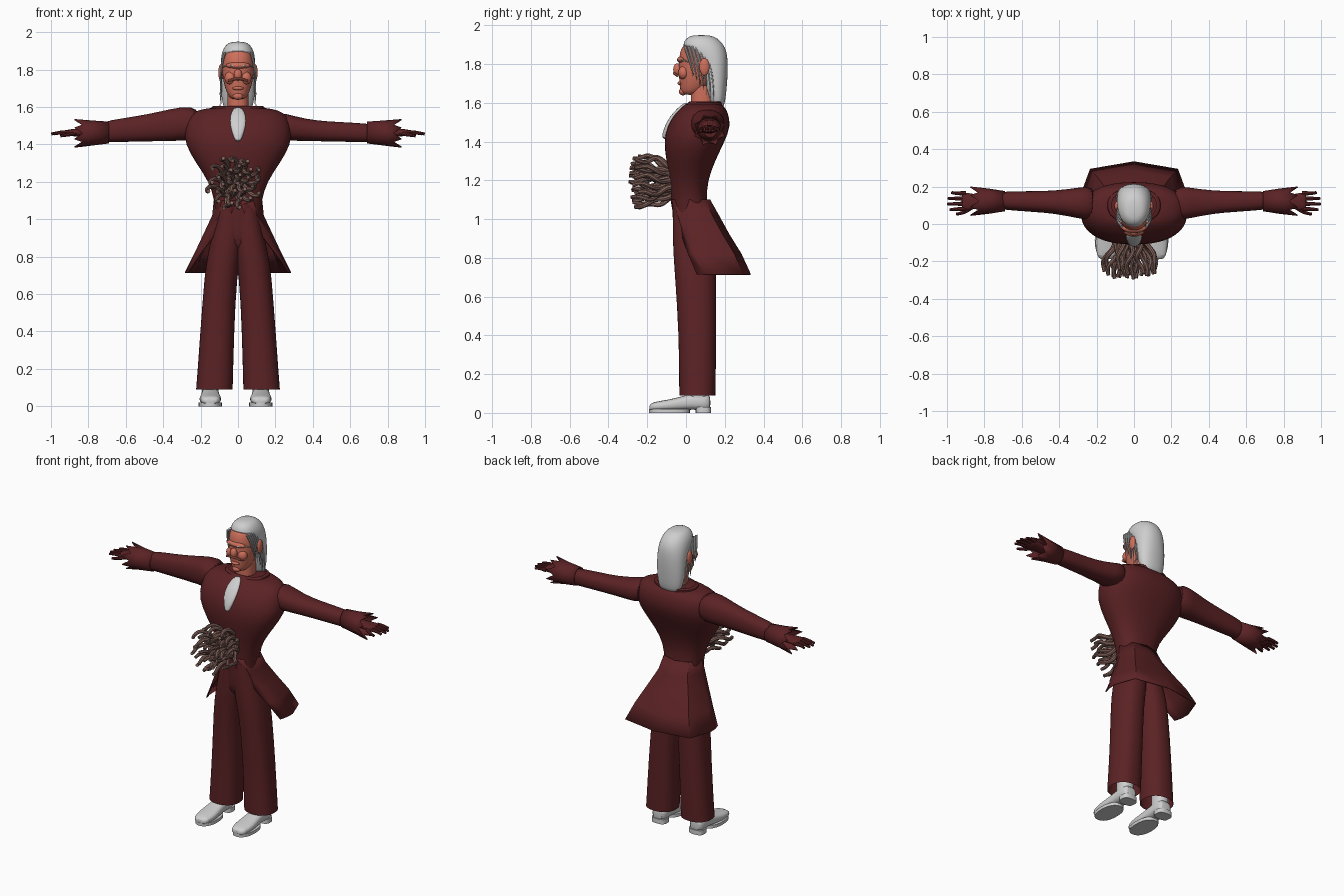
import bpy, bmesh, math, random
from mathutils import Vector

if "Cube" in bpy.data.objects:
    bpy.data.objects.remove(bpy.data.objects["Cube"])

random.seed(7)
made = []


def material(name, r, g, b):
    m = bpy.data.materials.new(name)
    m.use_nodes = True
    m.diffuse_color = (r, g, b, 1)
    m.node_tree.nodes["Principled BSDF"].inputs["Base Color"].default_value = (r, g, b, 1)
    return m


CLOTH = material("dark red cloth", 0.105, 0.016, 0.018)
WHITE = material("pale grey", 0.62, 0.62, 0.62)
SKIN = material("ruddy skin", 0.62, 0.16, 0.105)
FLESH = material("brown flesh", 0.23, 0.125, 0.105)


def add_object(name, data, mat):
    data.materials.append(mat)
    ob = bpy.data.objects.new(name, data)
    bpy.context.collection.objects.link(ob)
    made.append(ob)
    return ob


def ring(axis, pos, a0, a1, b0, b1, n=24, power=2.3):
    """Rounded outline filling the box a0..a1, b0..b1 across an axis."""
    pts = []
    for i in range(n):
        t = math.tau * i / n
        c, s = math.cos(t), math.sin(t)
        a = (a0 + a1) / 2 + (a1 - a0) / 2 * math.copysign(abs(c) ** (2 / power), c)
        b = (b0 + b1) / 2 + (b1 - b0) / 2 * math.copysign(abs(s) ** (2 / power), s)
        p = [a, b]
        p.insert("xyz".index(axis), pos)
        pts.append(Vector(p))
    return pts


def loft(name, rings, mat, closed=True, caps=True, sub=1):
    """Skin a surface over rings of equal length."""
    bm = bmesh.new()
    rows = [[bm.verts.new(p) for p in r] for r in rings]
    n = len(rows[0])
    for lo, hi in zip(rows, rows[1:]):
        for i in range(n if closed else n - 1):
            j = (i + 1) % n
            bm.faces.new((lo[i], lo[j], hi[j], hi[i]))
    if closed and caps:
        bm.faces.new(rows[0])
        bm.faces.new(rows[-1])
    bmesh.ops.recalc_face_normals(bm, faces=bm.faces)
    me = bpy.data.meshes.new(name)
    bm.to_mesh(me)
    bm.free()
    ob = add_object(name, me, mat)
    if sub:
        ob.modifiers.new("Smooth", 'SUBSURF').levels = sub
        ob.modifiers["Smooth"].render_levels = sub
    return ob


def ball(name, loc, size, mat):
    bm = bmesh.new()
    bmesh.ops.create_uvsphere(bm, u_segments=16, v_segments=10, radius=1)
    for v in bm.verts:
        v.co = Vector(loc) + Vector([a * b for a, b in zip(v.co, size)])
    me = bpy.data.meshes.new(name)
    bm.to_mesh(me)
    bm.free()
    return add_object(name, me, mat)


def tubes(name, paths, radius, mat, tip=0.5):
    """Round tapering strands along smooth paths."""
    cu = bpy.data.curves.new(name, 'CURVE')
    cu.dimensions = '3D'
    cu.bevel_depth = radius
    cu.bevel_resolution = 2
    cu.resolution_u = 4
    cu.use_fill_caps = True
    for path in paths:
        sp = cu.splines.new('NURBS')
        sp.points.add(len(path) - 1)
        for i, p in enumerate(path):
            sp.points[i].co = (*p, 1)
            sp.points[i].radius = 1 - (1 - tip) * i / (len(path) - 1)
        sp.order_u = 4
        sp.use_endpoint_u = True
    ob = add_object(name, cu, mat)
    bpy.ops.object.select_all(action='DESELECT')
    ob.select_set(True)
    bpy.context.view_layer.objects.active = ob
    bpy.ops.object.convert(target='MESH')


# Jacket body: height, half width, front y, back y
torso = [(.82, .05, -.05, .12), (.92, .12, -.065, .13), (1.0, .118, -.068, .125),
         (1.1, .125, -.075, .105), (1.2, .155, -.083, .112), (1.3, .225, -.102, .15),
         (1.4, .285, -.115, .2), (1.48, .287, -.098, .232), (1.55, .27, -.055, .218),
         (1.585, .22, -.01, .195), (1.6, .12, .0, .17)]
loft("jacket_body", [ring('z', z, -h, h, f, b, 32) for z, h, f, b in torso], CLOTH)
collar = [(1.56, .15, -.02, .19), (1.61, .145, .015, .195), (1.605, .12, .02, .18)]
loft("jacket_collar", [ring('z', z, -h, h, f, b) for z, h, f, b in collar], CLOTH, caps=False)

# Coat tails, open at the front: half outline from front edge to back seam
tail = {1.1: [(.01, -.08), (.08, -.065), (.13, .02), (.09, .1), (0, .125)],
        1.02: [(.04, -.066), (.1, -.045), (.138, .03), (.105, .135), (0, .17)],
        .92: [(.12, -.025), (.165, 0), (.185, .06), (.15, .19), (0, .225)],
        .82: [(.2, .01), (.222, .04), (.232, .1), (.195, .25), (0, .287)],
        .715: [(.27, .055), (.282, .1), (.285, .16), (.235, .295), (0, .335)]}
rows = []
for z, half in tail.items():
    row = half + [(-x, y) for x, y in reversed(half[:-1])]
    rows.append([Vector((x, y, z)) for x, y in row])
coat = loft("coat_tails", rows, CLOTH, closed=False, sub=0)
coat.modifiers.new("Thickness", 'SOLIDIFY').thickness = .006

# Cravat: height, half width, centre y
cravat = [(1.6, .015, .005), (1.575, .036, -.025), (1.53, .046, -.068),
          (1.47, .036, -.1), (1.41, .012, -.112)]
loft("cravat", [ring('z', z, -w, w, y - .016, y + .016, 16) for z, w, y in cravat], WHITE)

# Sleeve tops differ a little between the two sides
sleeve_x = (.2, .3, .42, .55, .7, .72)
sleeve_y = ((.01, .21), (.03, .195), (.055, .178), (.065, .176), (.075, .175), (.085, .165))
sleeve_top = {"right": (1.6, 1.605, 1.575, 1.55, 1.528, 1.515),
              "left": (1.585, 1.55, 1.527, 1.52, 1.512, 1.505)}
leg = [(.09, .028, .225, -.035, .152), (.12, .027, .222, -.036, .153),
       (.4, .02, .202, -.037, .157), (.7, .006, .18, -.057, .157),
       (.82, -.02, .162, -.066, .152), (.95, -.03, .13, -.07, .13), (1.06, -.03, .11, -.068, .09)]
shoe = [(-.19, .03, .012, .04), (-.175, .05, .01, .056), (-.1, .062, .01, .066),
        (-.02, .05, .012, .085), (.03, .048, .018, .1), (.1, .05, .012, .1), (.128, .036, .014, .09)]

for side, s in (("right", -1), ("left", 1)):
    # Sleeve
    rings = [ring('x', s * x, y0, y1, 1.425 - .02 * x, top, 20)
             for x, (y0, y1), top in zip(sleeve_x, sleeve_y, sleeve_top[side])]
    loft(side + "_sleeve", rings, CLOTH)

    # Flared cuff with a zigzag rim
    centre = Vector((0, .122, 1.46))
    flare = [ring('x', s * x, .122 - w, .122 + w, 1.46 - d, 1.46 + u, 16, 2)
             for x, w, d, u in ((.69, .054, .055, .062), (.78, .068, .066, .068), (.875, .085, .084, .082))]
    for p in flare[-1][::2]:
        p.x -= s * .045
        p.yz = centre.yz + (p.yz - centre.yz) * .8
    cuff = loft(side + "_cuff", flare, CLOTH, caps=False, sub=0)
    cuff.modifiers.new("Thickness", 'SOLIDIFY').thickness = .006

    # Gloved hand
    palm = [(.7, .03, .025), (.84, .035, .022), (.89, .05, .02), (.925, .048, .014)]
    loft(side + "_palm", [ring('x', s * x, .12 - w, .12 + w, 1.463 - h, 1.463 + h, 16)
                          for x, w, h in palm], CLOTH)
    fingers = []
    for k, reach in enumerate((.985, .998, .995, .975)):
        y = .08 + .028 * k
        fingers.append([(s * .9, y, 1.463), (s * .93, y, 1.467),
                        (s * .96, y, 1.463), (s * reach, y + .003 * (k - 1.5), 1.456)])
    fingers.append([(s * .87, .09, 1.46), (s * .89, .07, 1.455),
                    (s * .92, .055, 1.45), (s * .95, .053, 1.445)])
    tubes(side + "_fingers", fingers, .0125, CLOTH, .6)

    # Trouser leg
    rings = [ring('z', z, s * i, s * o, f, b) for z, i, o, f, b in leg]
    loft(side + "_trouser_leg", rings, CLOTH, caps=False)

    # Shoe with sole and heel
    cx = .122 if s > 0 else -.148
    loft(side + "_shoe", [ring('y', y, cx - w, cx + w, lo, hi, 20, 2.6) for y, w, lo, hi in shoe], WHITE)
    loft(side + "_sole", [ring('z', z, cx - .062, cx + .062, -.19, .02, 24) for z in (0, .02)], WHITE, sub=0)
    loft(side + "_heel", [ring('z', z, cx - .05, cx + .05, .05, .13, 20, 3) for z in (0, .03)], WHITE, sub=0)
    loft(side + "_ankle", [ring('z', z, cx - .045, cx + .045, .01, .115, 20) for z in (.06, .15)], WHITE, sub=0)

    # Ear, brow, cheek and loose locks
    ball(side + "_ear", (s * .092, .095, 1.785), (.013, .026, .045), SKIN)
    ball(side + "_cheek", (s * .04, -.012, 1.755), (.032, .028, .035), SKIN)
    tubes(side + "_brow", [[(s * .025, -.04, 1.818), (s * .045, -.04, 1.826),
                            (s * .07, -.018, 1.824), (s * .085, .01, 1.81)]], .006, WHITE)
    locks = []
    for k in range(7):
        y = .015 + .018 * k
        locks.append([(s * .07, y - .02, 1.89), (s * .094, y, 1.83),
                      (s * .09, y + .025, 1.75 - .01 * k),
                      (s * (.097 - .004 * (k % 3)), y + .02, 1.74 - .025 * k)])
    tubes(side + "_locks", locks, .0075, WHITE, .2)

# Head and neck: height, half width, front y, back y
head = [(1.64, .034, -.018, .06), (1.66, .052, -.03, .09), (1.7, .07, -.033, .13),
        (1.76, .083, -.04, .15), (1.81, .086, -.036, .16), (1.86, .083, -.034, .16),
        (1.9, .07, -.015, .14), (1.92, .04, .02, .1)]
loft("head", [ring('z', z, -w, w, f, b, 24, 2.1) for z, w, f, b in head], SKIN)
loft("neck", [ring('z', z, -.056, .056, .025, .14) for z in (1.56, 1.69)], SKIN, sub=0)
ball("nose", (0, -.044, 1.772), (.022, .022, .032), SKIN)
ball("brow_ridge", (0, -.022, 1.822), (.066, .024, .018), SKIN)
ball("lips", (0, -.03, 1.7), (.03, .014, .01), SKIN)
ball("chin", (0, -.016, 1.658), (.028, .02, .02), SKIN)
tubes("upper_lip_fold", [[(x, -.062 + 7 * x * x, 1.752 - 5 * x * x)
                          for x in (-.05, -.03, -.012, .012, .03, .05)]], .007, SKIN, 1)

# Swept-back hair
hair = [(1.57, .06, .14, .19), (1.6, .08, .125, .202), (1.67, .092, .1, .21),
        (1.75, .094, .08, .216), (1.82, .093, .055, .216), (1.865, .091, .005, .21),
        (1.9, .085, -.022, .195), (1.932, .066, .0, .165), (1.95, .04, .03, .125)]
loft("hair", [ring('z', z, -w, w, f, b, 24, 2.2) for z, w, f, b in hair], WHITE)

# Writhing tendrils growing from the belly
paths = []
for k in range(30):
    turn = k * 2.4
    spread = math.sqrt((k + .5) / 30)
    u, v = math.cos(turn) * spread, math.sin(turn) * spread
    reach = .14 + .12 * (1 - spread * .5) * random.uniform(.7, 1.15)
    wave, phase = random.uniform(.014, .03), random.uniform(0, math.tau)
    path = []
    for i in range(9):
        t = i / 8
        grow = .5 + .5 * math.sin(t * math.pi / 2)
        sway = wave * math.sin(t * 3)
        path.append((-.022 + .155 * u * grow + sway * math.cos(phase + 7 * t),
                     -.06 - reach * t,
                     1.195 + .15 * v * grow + sway * math.sin(phase + 7 * t)))
    paths.append(path)
tubes("belly_tendrils", paths, .0145, FLESH, .7)

# Soft shading with crisp edges
bpy.ops.object.select_all(action='DESELECT')
for ob in made:
    ob.select_set(True)
bpy.context.view_layer.objects.active = made[0]
bpy.ops.object.shade_smooth_by_angle(angle=math.radians(40))
